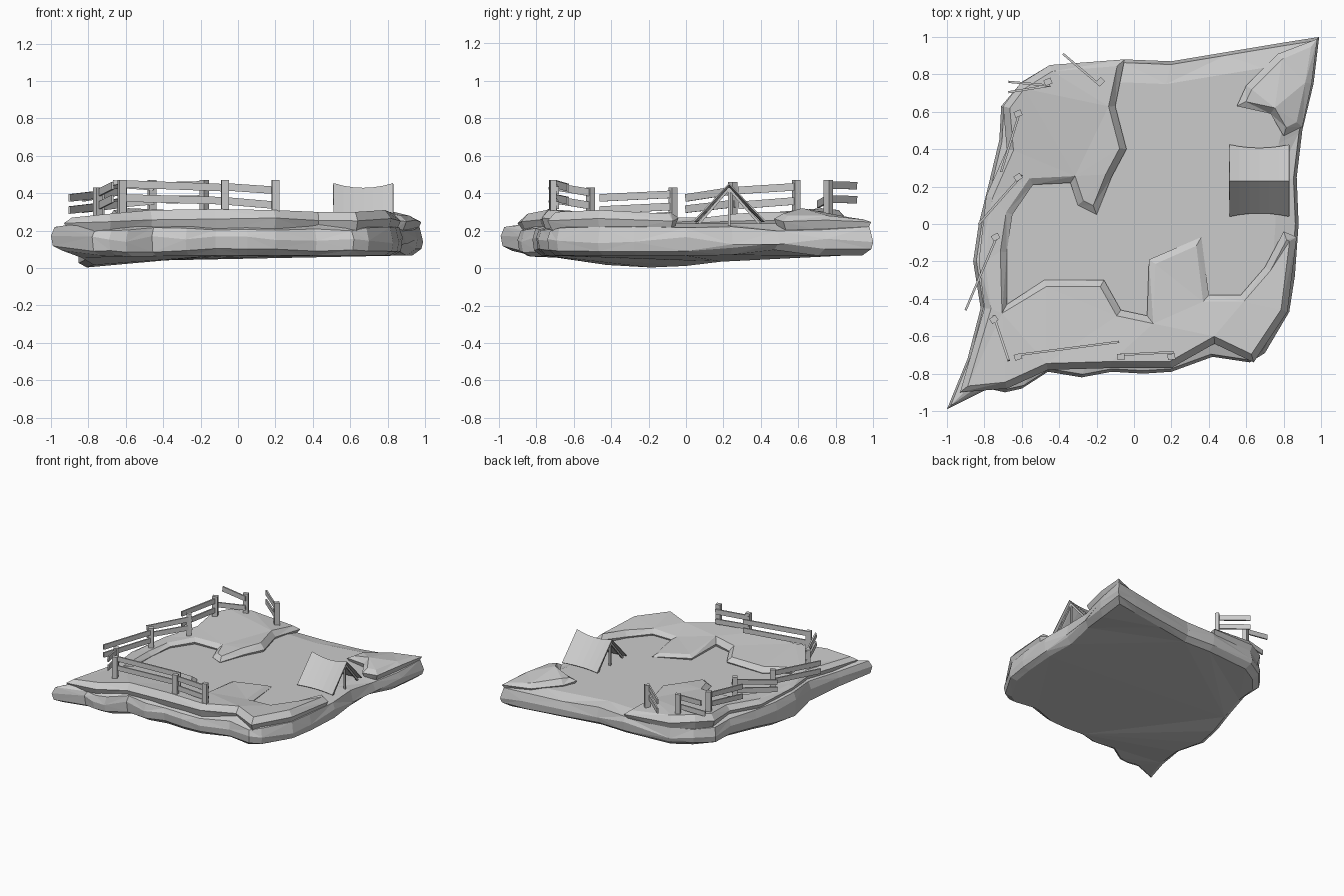
import bpy, bmesh, math, random
from mathutils import Vector
from mathutils.geometry import delaunay_2d_cdt

if "Cube" in bpy.data.objects:
    bpy.data.objects.remove(bpy.data.objects["Cube"])

random.seed(4)


def finish(name, bm):
    bmesh.ops.recalc_face_normals(bm, faces=bm.faces)
    me = bpy.data.meshes.new(name)
    bm.to_mesh(me)
    bm.free()
    ob = bpy.data.objects.new(name, me)
    bpy.context.collection.objects.link(ob)
    return ob


def inset(pts, d):
    """Move a counter-clockwise outline inwards by d (mitred, clamped)."""
    out = []
    for i, p in enumerate(pts):
        p = Vector(p[:2])
        a = (p - Vector(pts[i - 1][:2])).normalized()
        b = (Vector(pts[(i + 1) % len(pts)][:2]) - p).normalized()
        na, nb = Vector((-a.y, a.x)), Vector((-b.y, b.x))
        n = (na + nb).normalized()
        out.append(p + n * d / max(0.65, n.dot(na)))
    return out


def cap(bm, ring):
    """Fill a concave ring with well shaped triangles, seen in plan."""
    n = len(ring)
    flat = [Vector(v.co[:2]) for v in ring]
    edges = [(i, (i + 1) % n) for i in range(n)]
    res = delaunay_2d_cdt(flat, edges, [list(range(n))], 1, 1e-6)
    for f in res[2]:
        vs = [ring[res[3][i][0]] for i in f]
        if len(set(vs)) == 3:
            bm.faces.new(vs)


def loft(name, rings):
    """Skin stacked rings of 3D points and cap both ends with triangles."""
    bm = bmesh.new()
    vs = [[bm.verts.new(p) for p in r] for r in rings]
    n = len(vs[0])
    for k, (lo, hi) in enumerate(zip(vs, vs[1:])):
        for i in range(n):
            j = (i + 1) % n
            if (i + k) % 2:
                bm.faces.new((lo[i], lo[j], hi[j]))
                bm.faces.new((lo[i], hi[j], hi[i]))
            else:
                bm.faces.new((lo[i], lo[j], hi[i]))
                bm.faces.new((lo[j], hi[j], hi[i]))
    cap(bm, vs[0])
    cap(bm, vs[-1])
    return finish(name, bm)


def beam(name, a, b, width, height, turn=0):
    """Square-cut timber from a to b."""
    a, b = Vector(a), Vector(b)
    d = (b - a).normalized()
    if abs(d.z) > 0.95:
        side = Vector((math.cos(turn), math.sin(turn), 0))
    else:
        side = d.cross(Vector((0, 0, 1))).normalized()
    up = side.cross(d)
    bm = bmesh.new()
    q = [[bm.verts.new(p + side * s * width / 2 + up * t * height / 2)
          for s, t in ((-1, -1), (1, -1), (1, 1), (-1, 1))] for p in (a, b)]
    bm.faces.new(q[0])
    bm.faces.new(q[1])
    for i in range(4):
        j = (i + 1) % 4
        bm.faces.new((q[0][i], q[0][j], q[1][j], q[1][i]))
    return finish(name, bm)


# Ground slab
outline = [(-1, -.99), (-.78, -.88), (-.69, -.90), (-.6, -.88), (-.46, -.79), (-.28, -.82),
           (-.12, -.79), (.05, -.80), (.2, -.79), (.42, -.71), (.62, -.74), (.70, -.69),
           (.83, -.47), (.86, -.28), (.88, 0), (.87, .25), (.90, .5), (.96, .75), (.99, 1),
           (.8, .97), (.5, .92), (.2, .87), (-.05, .88), (-.45, .85), (-.6, .76), (-.71, .63),
           (-.72, .45), (-.78, .2), (-.83, 0), (-.86, -.2), (-.82, -.45), (-.89, -.72)]


def base_z(x, y):
    dip = math.exp(-((x + .8) ** 2 / .07 + (y + .2) ** 2 / .22))
    notch = math.exp(-(y - .44) ** 2 / .015) if x > .5 else 0
    tip = max(0, -x - y - 1.5) * .06
    return .066 - .066 * dip + .04 * notch + tip


def scaled(f, zf):
    return [(x * f, y * f, zf(x, y)) for x, y in outline]


jit = lambda a: random.uniform(-a, a)
loft("ground_slab", [
    scaled(.94, base_z),
    scaled(.99, lambda x, y: base_z(x, y) + .03 + jit(.01)),
    scaled(1.0, lambda x, y: .15 + jit(.025)),
    scaled(.98, lambda x, y: .21 + jit(.012)),
    scaled(.86, lambda x, y: .237)])


# Raised rock ledges: x, y, top height
def ledge(name, pts):
    loft(name, [
        [(p.x, p.y, .19) for p in inset(pts, .025)],
        [(p[0], p[1], .5 * p[2] + .5 * .22 + jit(.008)) for p in pts],
        [(p.x, p.y, q[2]) for p, q in zip(inset(pts, .035), pts)]])


ledge("rock_ledge", [
    (-.05, .88, .27), (-.45, .85, .31), (-.61, .75, .32), (-.70, .63, .31), (-.68, .4, .29),
    (-.79, .15, .27), (-.83, -.2, .27), (-.80, -.45, .28), (-.93, -.9, .27), (-.68, -.88, .29),
    (-.46, -.78, .31), (-.12, -.77, .315), (.2, -.77, .31), (.43, -.64, .30), (.64, -.74, .30),
    (.82, -.47, .31), (.87, -.07, .29), (.80, -.04, .30), (.70, -.23, .29), (.57, -.38, .28),
    (.4, -.38, .27), (.36, -.07, .26), (.08, -.19, .27), (.07, -.49, .30), (-.07, -.46, .29),
    (-.16, -.30, .28), (-.48, -.30, .28), (-.68, -.43, .28), (-.68, -.15, .27), (-.65, .05, .27),
    (-.54, .21, .28), (-.34, .22, .28), (-.30, .10, .27), (-.20, .05, .27), (-.12, .25, .29),
    (-.04, .40, .30), (-.10, .63, .30)])
ledge("corner_rock", [
    (.98, .99, .26), (.77, .91, .27), (.60, .74, .29), (.55, .63, .28), (.73, .59, .32),
    (.80, .47, .29), (.90, .52, .28), (.95, .75, .28)])

# Fence posts: x, y, foot, top, turn
for x, y, lo, hi, t in [(-.62, -.71, .27, .47, .3), (-.07, -.71, .27, .47, .1),
                        (.20, -.71, .27, .47, .1), (-.75, -.51, .25, .43, .6),
                        (-.74, -.07, .24, .43, .5), (-.62, .25, .24, .46, .6),
                        (-.62, .59, .26, .47, .4), (-.46, .76, .27, .47, .4),
                        (-.18, .76, .25, .47, .8)]:
    beam("fence_post", (x, y, lo), (x, y, hi), .04, .032, t)

# Fence rails: start, end, upper heights, lower heights
for a, b, up, low in [((-.62, -.70), (-.08, -.63), (.45, .43), (.375, .36)),
                      ((-.08, -.70), (.21, -.685), (.435, .415), (.36, .335)),
                      ((-.75, -.49), (-.67, -.73), (.40, .44), (.33, .37)),
                      ((-.73, -.06), (-.90, -.46), (.395, .375), (.33, .31)),
                      ((-.60, .26), (-.83, 0), (.415, .375), (.345, .315)),
                      ((-.61, .60), (-.71, .28), (.435, .415), (.36, .335)),
                      ((-.18, .74), (-.38, .91), (.445, .44), (.37, .365))]:
    for z in (up, low):
        beam("fence_rail", (*a, z[0]), (*b, z[1]), .012, .04)
beam("fence_rail", (-.45, .74, .435), (-.67, .76, .45), .012, .04)
beam("fence_rail", (-.45, .74, .36), (-.67, .705, .34), .012, .04)

# Tent cloth: two sagging panels meeting at the ridge
bm = bmesh.new()
rows = []
for i in range(7):
    s = i / 6 * 2 - 1
    sag = 1 - s * s
    x = .67 + .16 * s
    rows.append([bm.verts.new(p) for p in (
        (x, .042 + .018 * sag, .25), (x, .23, .45 - .025 * sag), (x, .422 - .018 * sag, .25))])
for r, q in zip(rows, rows[1:]):
    for k in (0, 1):
        bm.faces.new((r[k], q[k], q[k + 1], r[k + 1]))
cloth = finish("tent_cloth", bm)
mod = cloth.modifiers.new("thickness", 'SOLIDIFY')
mod.thickness = .008
mod.offset = 0

# Tent frame poles
for x in (.53, .81):
    beam("tent_pole", (x, .23, .22), (x, .23, .43), .014, .014)
    for y in (.07, .39):
        beam("tent_brace", (x, y, .24), (x, .23, .425), .014, .014)
